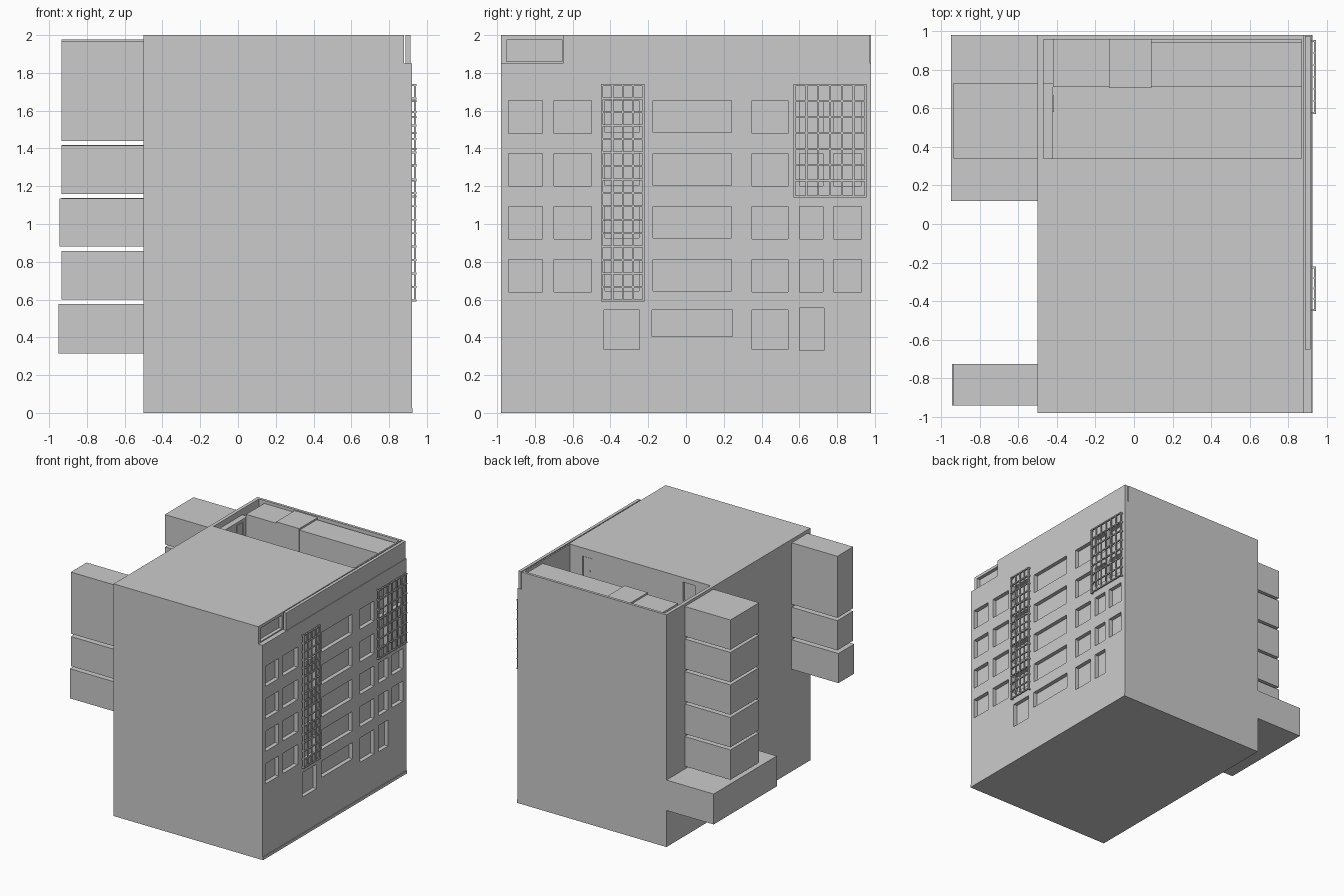
import bpy, bmesh
from mathutils import Matrix, Vector

if "Cube" in bpy.data.objects:
    bpy.data.objects.remove(bpy.data.objects["Cube"])


def boxes(name, items):
    """One object made of boxes given as (x0, x1, y0, y1, z0, z1)."""
    bm = bmesh.new()
    for x0, x1, y0, y1, z0, z1 in items:
        c = Vector(((x0 + x1) / 2, (y0 + y1) / 2, (z0 + z1) / 2))
        m = Matrix.Translation(c) @ Matrix.Diagonal((x1 - x0, y1 - y0, z1 - z0, 1))
        bmesh.ops.create_cube(bm, size=1, matrix=m)
    me = bpy.data.meshes.new(name)
    bm.to_mesh(me)
    bm.free()
    ob = bpy.data.objects.new(name, me)
    bpy.context.collection.objects.link(ob)
    return ob


def carve(ob, items):
    """Subtract a set of separate boxes from an object."""
    cutter = boxes("cutter", items)
    cutter.hide_render = True
    mod = ob.modifiers.new("carve", 'BOOLEAN')
    mod.object, mod.operation, mod.solver = cutter, 'DIFFERENCE', 'EXACT'
    bpy.context.view_layer.update()
    me = bpy.data.meshes.new_from_object(ob.evaluated_get(bpy.context.evaluated_depsgraph_get()))
    ob.modifiers.clear()
    ob.data = me
    bpy.data.objects.remove(cutter)


# main block
body = boxes("building_body", [(-0.5, 0.92, -0.98, 0.98, 0, 2)])

# stepped upper edge, then sunken roof terrace
carve(body, [(0.88, 1.1, -1.1, 1.1, 1.85, 2.1)])
carve(body, [(-0.47, 0.868, 0.34, 0.957, 1.71, 2.1)])

# recessed windows: four equal floors and an odd lower row
F = 0.885
columns = [(-0.94, -0.76), (-0.70, -0.50), (-0.43, -0.25), (-0.175, 0.24),
           (0.35, 0.54), (0.60, 0.725), (0.78, 0.93)]
windows = []
for floor in range(4):
    z = 0.64 + 0.28 * floor
    for i, (a, b) in enumerate(columns):
        windows.append((F, 1.0, a, b, z + (0.005 if i in (2, 3) else 0), z + 0.173))
for a, b, z0, z1 in [(-0.435, -0.245, 0.335, 0.545), (-0.18, 0.245, 0.405, 0.545),
                     (0.35, 0.54, 0.335, 0.545), (0.60, 0.73, 0.33, 0.555)]:
    windows.append((F, 1.0, a, b, z0, z1))
# niche beside the sign panel, terrace doors and terrace window
windows.append((0.85, 1.0, -0.95, -0.655, 1.86, 1.975))
windows.append((0.66, 0.75, 0.32, 0.36, 1.715, 1.93))
windows.append((-0.33, -0.21, 0.32, 0.36, 1.80, 1.96))
carve(body, windows)

# terrace door leaves and knob
boxes("terrace_door", [(0.665, 0.745, 0.325, 0.333, 1.71, 1.925),
                       (0.675, 0.683, 0.333, 0.34, 1.81, 1.82)])

# rooms and ledges on the terrace
boxes("terrace_rooms", [(-0.42, -0.13, 0.71, 0.957, 1.71, 1.975),
                        (-0.13, 0.09, 0.705, 0.957, 1.71, 1.99),
                        (0.09, 0.868, 0.71, 0.945, 1.71, 1.975)])
boxes("terrace_side_ledge", [(-0.47, -0.42, 0.34, 0.73, 1.71, 1.95),
                             (-0.47, -0.42, 0.73, 0.957, 1.71, 1.93)])
boxes("terrace_side_door", [(-0.42, -0.415, 0.58, 0.587, 1.71, 1.92),
                            (-0.42, -0.415, 0.66, 0.667, 1.71, 1.92),
                            (-0.42, -0.415, 0.58, 0.667, 1.92, 1.928)])

# upper facade panel and base strip
boxes("facade_panel", [(0.888, 0.914, -0.65, 0.975, 1.85, 2)])
boxes("base_strip", [(0.915, 0.925, -0.98, 0.98, 0, 0.025)])

# balconies on the left side
for i in range(5):
    z = 0.60 + 0.28 * i
    boxes("rear_balcony", [(-0.935, -0.49, 0.34, 0.73, z, z + 0.257)])
boxes("front_balcony_low", [(-0.945, -0.49, -0.94, -0.725, 0.88, 1.135)])
boxes("front_balcony_mid", [(-0.935, -0.49, -0.94, -0.725, 1.16, 1.415)])
boxes("front_balcony_tall", [(-0.935, -0.49, -0.94, -0.725, 1.44, 1.97)])
boxes("entrance_canopy", [(-0.95, -0.49, 0.12, 0.98, 0.315, 0.577)])


def grille(name, y0, y1, z0, z1, nv, nh):
    """Cage of thin bars standing off the window wall."""
    t = 0.005
    bars = []
    for i in range(nv):
        y = y0 + t + (y1 - y0 - 2 * t) * i / (nv - 1)
        bars.append((0.932, 0.942, y - t, y + t, z0, z1))
    for i in range(nh):
        z = z0 + t + (z1 - z0 - 2 * t) * i / (nh - 1)
        bars.append((0.934, 0.945, y0, y1, z - t, z + t))
        for y in (y0, y1 - 2 * t):
            bars.append((0.915, 0.935, y, y + 2 * t, z - t, z + t))
    return boxes(name, bars)


# window grilles
grille("tall_grille", -0.45, -0.22, 0.59, 1.74, 5, 17)
grille("wide_grille", 0.57, 0.955, 1.14, 1.74, 7, 8)
